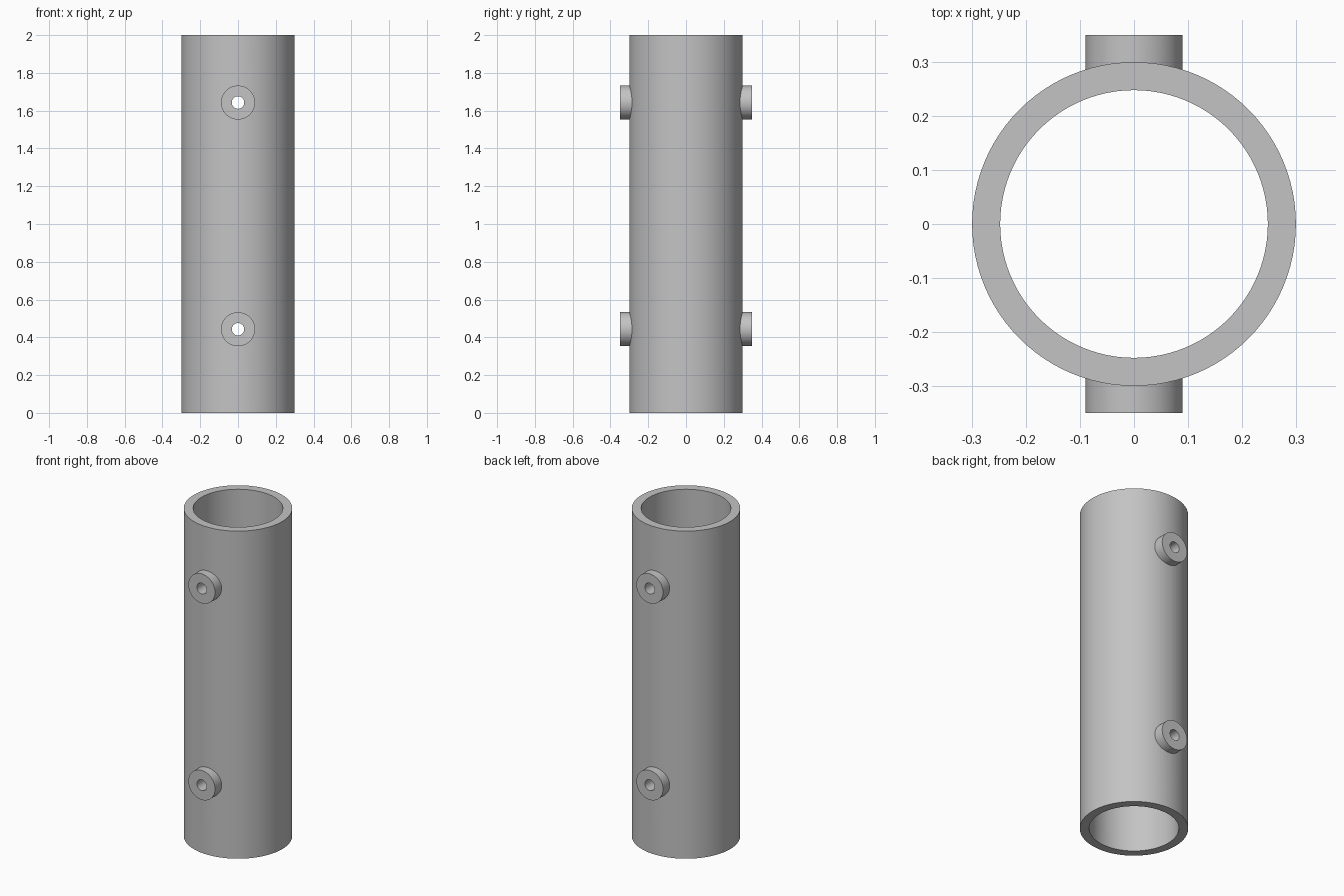
import bpy, math

if "Cube" in bpy.data.objects:
    bpy.data.objects.remove(bpy.data.objects["Cube"])

R_OUT, R_IN, HEIGHT = 0.30, 0.248, 2.0
BOSS_R, HOLE_R, BOSS_REACH = 0.09, 0.033, 0.35
BOSS_HEIGHTS = (0.443, 1.643)


def cylinder(name, radius, length, z, along_y=False, sides=96):
    bpy.ops.mesh.primitive_cylinder_add(
        vertices=sides, radius=radius, depth=length, location=(0, 0, z),
        rotation=(math.pi / 2 if along_y else 0, 0, 0))
    ob = bpy.context.object
    ob.name = name
    return ob


def combine(target, other, operation):
    mod = target.modifiers.new(operation, 'BOOLEAN')
    mod.operation, mod.object, mod.solver = operation, other, 'EXACT'
    bpy.context.view_layer.objects.active = target
    bpy.ops.object.modifier_apply(modifier=mod.name)
    bpy.data.objects.remove(other, do_unlink=True)


# Outer tube body
tube = cylinder("tube_with_bosses", R_OUT, HEIGHT, HEIGHT / 2)

# Round bosses, front and back at two heights
for z in BOSS_HEIGHTS:
    combine(tube, cylinder("boss", BOSS_R, 2 * BOSS_REACH, z, True, 64), 'UNION')

# Main bore, open at both ends
combine(tube, cylinder("bore_cutter", R_IN, HEIGHT + 0.2, HEIGHT / 2), 'DIFFERENCE')

# Small holes through the bosses and the wall
for z in BOSS_HEIGHTS:
    combine(tube, cylinder("hole_cutter", HOLE_R, 1.0, z, True, 32), 'DIFFERENCE')

# Single grey metal
grey = bpy.data.materials.new("grey_metal")
grey.diffuse_color = (0.55, 0.55, 0.55, 1)
grey.use_nodes = True
grey.node_tree.nodes["Principled BSDF"].inputs["Base Color"].default_value = grey.diffuse_color
tube.data.materials.clear()
tube.data.materials.append(grey)

bpy.ops.object.select_all(action='DESELECT')
tube.select_set(True)
bpy.context.view_layer.objects.active = tube
bpy.ops.object.shade_smooth_by_angle(angle=math.radians(30))
